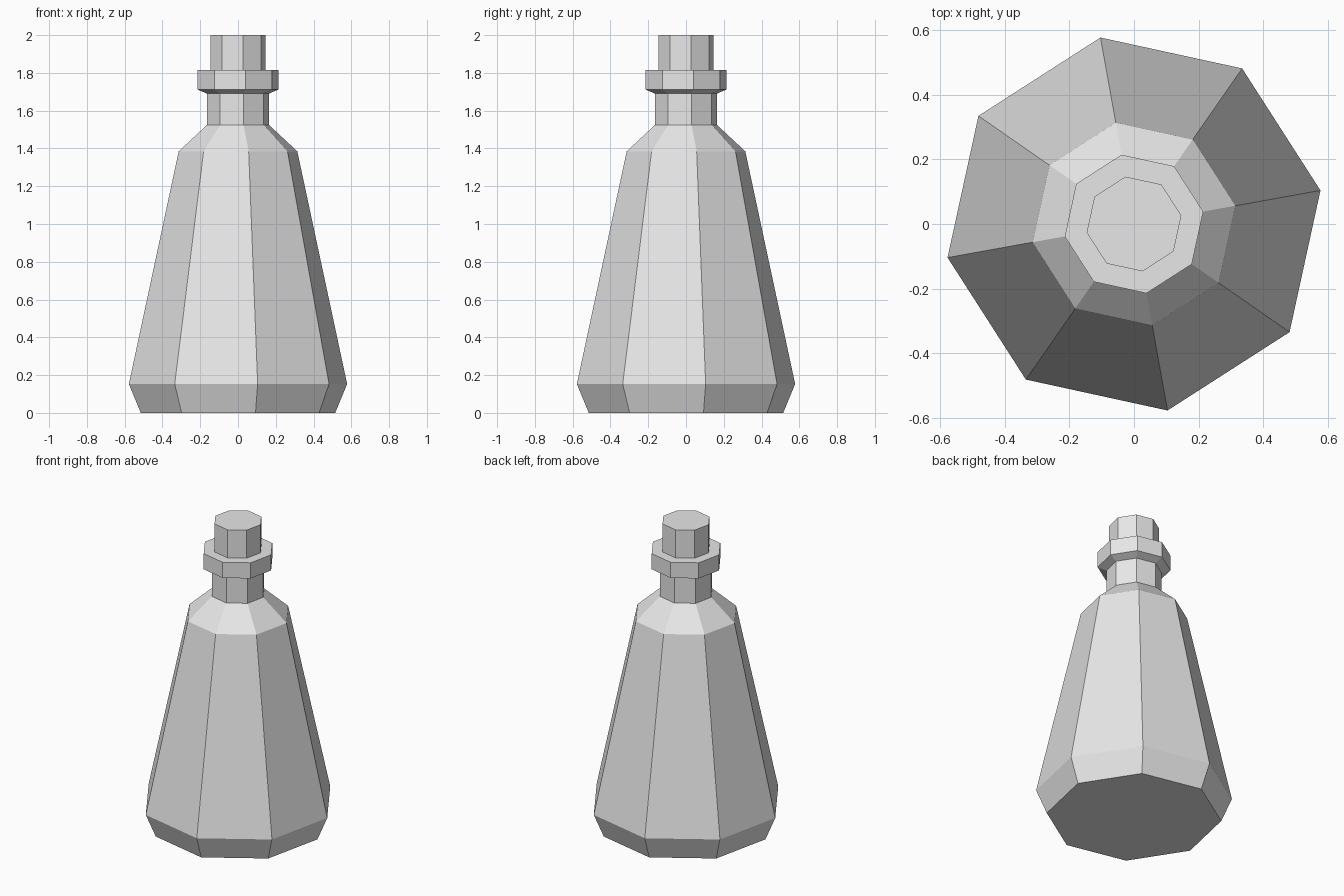
import bpy
import bmesh
from math import cos, sin, tau, radians

SIDES = 8
TURN = radians(10.2)

cube = bpy.data.objects.get("Cube")
if cube:
    bpy.data.objects.remove(cube, do_unlink=True)

grey = bpy.data.materials.new("light grey")
grey.use_nodes = True
colour = (0.8, 0.8, 0.8, 1)
grey.diffuse_color = colour
grey.node_tree.nodes["Principled BSDF"].inputs["Base Color"].default_value = colour


def lathe(name, profile, cap_bottom=False, cap_top=False):
    """Turn a (radius, height) profile into a flat-sided octagonal part."""
    bm = bmesh.new()
    rings = []
    for r, z in profile:
        angles = [TURN + tau * i / SIDES for i in range(SIDES)]
        rings.append([bm.verts.new((r * cos(a), r * sin(a), z)) for a in angles])
    for low, high in zip(rings, rings[1:]):
        for i in range(SIDES):
            j = (i + 1) % SIDES
            bm.faces.new((low[i], low[j], high[j], high[i]))
    if cap_bottom:
        bm.faces.new(rings[0][::-1])
    if cap_top:
        bm.faces.new(rings[-1])
    mesh = bpy.data.meshes.new(name)
    bm.to_mesh(mesh)
    bm.free()
    mesh.materials.append(grey)
    obj = bpy.data.objects.new(name, mesh)
    bpy.context.collection.objects.link(obj)
    return obj


# Tapered body with chamfered base and sloping shoulder
lathe("bottle_body", [(0.523, 0), (0.587, 0.153), (0.319, 1.385), (0.166, 1.525)],
      cap_bottom=True)
# Straight neck
lathe("neck", [(0.166, 1.525), (0.166, 1.69)])
# Projecting lip around the mouth
lathe("lip", [(0.166, 1.69), (0.218, 1.712), (0.218, 1.815), (0.149, 1.815)])
# Stopper rising out of the mouth
lathe("stopper", [(0.149, 1.815), (0.149, 2)], cap_top=True)
